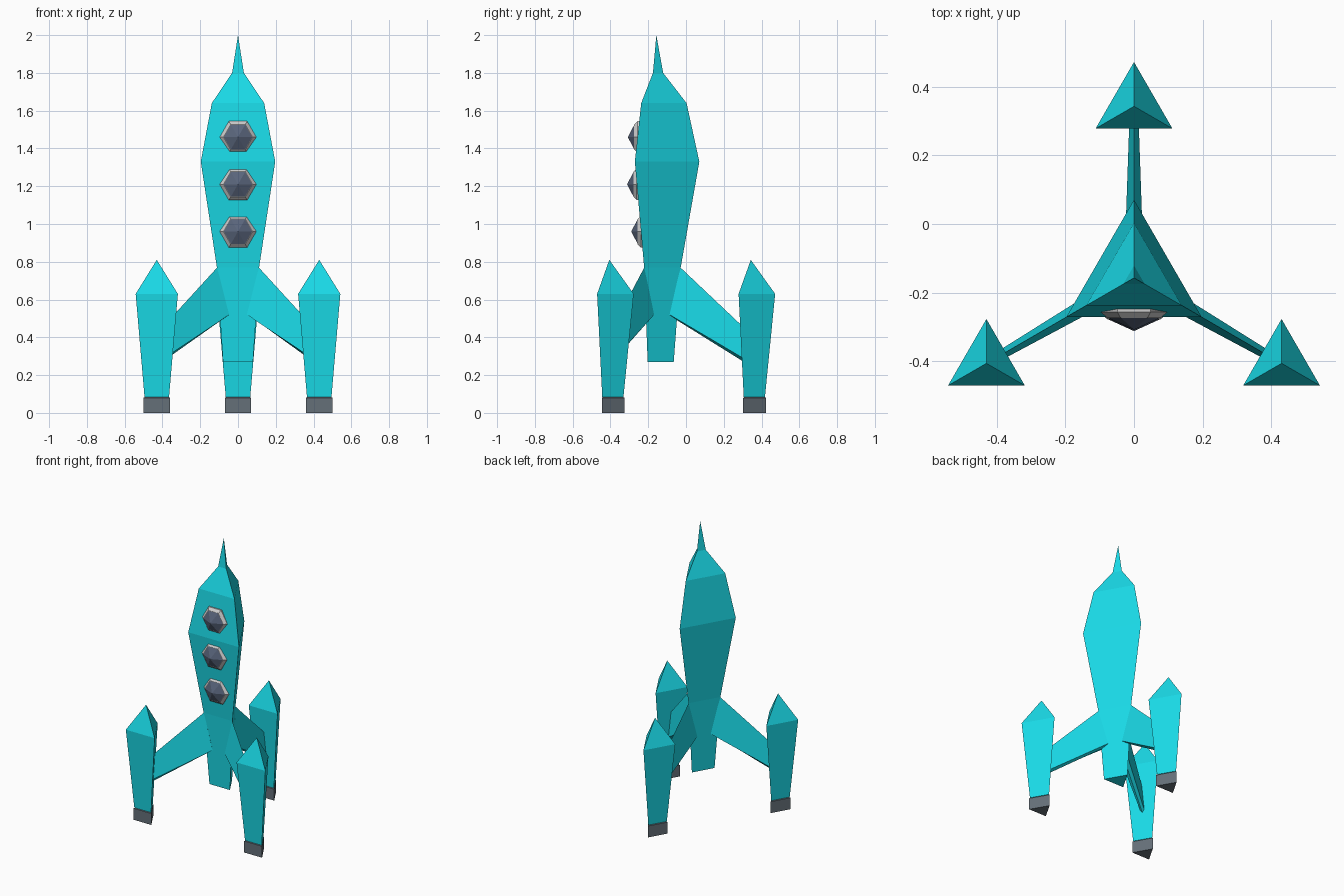
import bpy, bmesh, math
from mathutils import Vector, Matrix

if "Cube" in bpy.data.objects:
    bpy.data.objects.remove(bpy.data.objects["Cube"])


def material(name, color):
    m = bpy.data.materials.new(name)
    m.diffuse_color = (*color, 1)
    m.use_nodes = True
    m.node_tree.nodes["Principled BSDF"].inputs["Base Color"].default_value = m.diffuse_color
    return m


TEAL = material("teal_paint", (0.01, 0.70, 0.80))
DARK = material("dark_metal", (0.13, 0.16, 0.19))
GLASS = material("window_glass", (0.10, 0.13, 0.20))
BODY_Y = -0.157
PODS = {"left": (-0.43, -0.406), "right": (0.43, -0.406), "back": (0, 0.343)}


def finish(bm, name, mat=None):
    bmesh.ops.recalc_face_normals(bm, faces=bm.faces)
    me = bpy.data.meshes.new(name)
    bm.to_mesh(me)
    bm.free()
    ob = bpy.data.objects.new(name, me)
    bpy.context.collection.objects.link(ob)
    if mat:
        me.materials.append(mat)
    return ob


def skin(bm, rings):
    """Bridge successive rings (a one-point ring is a tip) and cap the ends."""
    rings = [[bm.verts.new(p) for p in r] for r in rings]
    for a, b in zip(rings, rings[1:]):
        n = len(a)
        for i in range(n):
            j = (i + 1) % n
            bm.faces.new((a[i], a[j], b[0]) if len(b) == 1 else (a[i], a[j], b[j], b[i]))
    for r in (rings[0], rings[-1]):
        if len(r) > 2:
            bm.faces.new(r)


def column(name, profile, sides, matrix, start, mat=None):
    """Loft regular polygons from a (height, radius) profile."""
    bm = bmesh.new()
    rings = []
    for z, r in profile:
        n = sides if r else 1
        rings.append([matrix @ Vector((r * math.cos(start + math.tau * i / n),
                                       r * math.sin(start + math.tau * i / n), z))
                      for i in range(n)])
    skin(bm, rings)
    return finish(bm, name, mat)


# Three-sided hull with needle nose
UP = math.pi / 2
column("hull", [(0.27, 0.092), (0.51, 0.110), (0.77, 0.129), (1.33, 0.2275),
                (1.64, 0.160), (1.80, 0.036), (2.0, 0)],
       3, Matrix.Translation((0, BODY_Y, 0)), UP, TEAL)

for side, (px, py) in PODS.items():
    # Booster pod and its nozzle
    at = Matrix.Translation((px, py, 0))
    column(side + "_booster", [(0.085, 0.075), (0.63, 0.129), (0.81, 0)], 3, at, UP, TEAL)
    column(side + "_nozzle", [(0, 0.080), (0.08, 0.080), (0.09, 0.060)], 3, at, UP, DARK)

    # Swept strut: sharp top ridge, widening toward a shallow keel
    out = Vector((px, py - BODY_Y, 0)).normalized()
    across = Vector((-out.y, out.x, 0))
    rings = []
    for r_top, z_top, r_low, z_low, half, keel in ((0.127, 0.77, 0.07, 0.52, 0.027, 0.005),
                                                   (0.46, 0.455, 0.46, 0.29, 0.0135, 0.018)):
        base = Vector((0, BODY_Y, 0))
        low = base + out * r_low + Vector((0, 0, z_low))
        rings.append([base + out * r_top + Vector((0, 0, z_top)), low + across * half,
                      low - Vector((0, 0, keel)), low - across * half])
    bm = bmesh.new()
    skin(bm, rings)
    finish(bm, side + "_strut", TEAL)

# Hexagonal portholes on the front face: grey frame and faceted glass
for label, y, z in (("top", -0.257, 1.46), ("middle", -0.261, 1.21), ("bottom", -0.239, 0.96)):
    at = Matrix.Translation((0, y, z)) @ Matrix.Rotation(math.pi / 2, 4, 'X')
    column(label + "_window_frame", [(-0.03, 0.097), (0, 0.097), (0.017, 0.077)], 6, at, 0)
    column(label + "_window_glass", [(0.016, 0.077), (0.051, 0)], 6, at, 0, GLASS)
